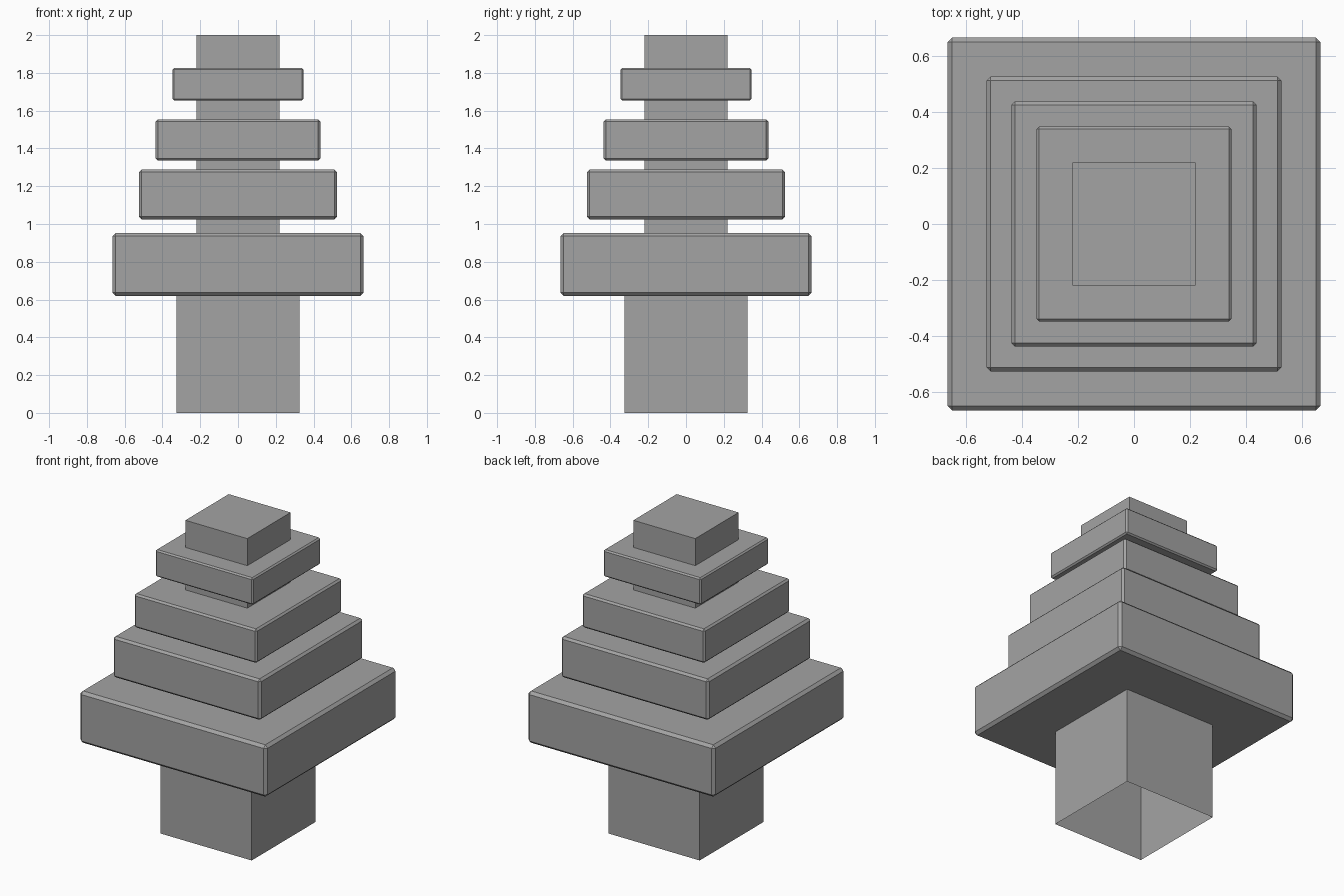
import bpy
import bmesh
from mathutils import Matrix

cube = bpy.data.objects.get("Cube")
if cube:
    bpy.data.objects.remove(cube, do_unlink=True)

grey = bpy.data.materials.new("plain_grey")
grey.use_nodes = True
COLOUR = (0.37, 0.37, 0.37, 1)
grey.diffuse_color = COLOUR
grey.node_tree.nodes["Principled BSDF"].inputs["Base Color"].default_value = COLOUR


def block(name, half, bottom, top, bevel=0, open_bottom=False):
    """Square block between two heights, optionally chamfered or open below."""
    bm = bmesh.new()
    size = Matrix.Diagonal((2 * half, 2 * half, top - bottom, 1))
    bmesh.ops.create_cube(bm, size=1, matrix=Matrix.Translation((0, 0, (bottom + top) / 2)) @ size)
    if open_bottom:
        base = [f for f in bm.faces if f.normal.z < -0.5]
        bmesh.ops.delete(bm, geom=base, context='FACES_ONLY')
    mesh = bpy.data.meshes.new(name)
    bm.to_mesh(mesh)
    bm.free()
    mesh.materials.append(grey)
    obj = bpy.data.objects.new(name, mesh)
    bpy.context.collection.objects.link(obj)
    if bevel:
        mod = obj.modifiers.new("chamfer", 'BEVEL')
        mod.width = bevel
        mod.segments = 1
    return obj


# Hollow trunk and the slimmer core running through the tiers
block("trunk", 0.325, 0, 0.64, open_bottom=True)
block("core", 0.22, 0.9, 2)

# Foliage tiers: half width, bottom, top
tiers = [(0.665, 0.62, 0.953), (0.525, 1.025, 1.288),
         (0.436, 1.335, 1.553), (0.347, 1.653, 1.826)]
for i, (half, bottom, top) in enumerate(tiers, 1):
    block(f"foliage_tier_{i}", half, bottom, top, bevel=half * 0.026)
